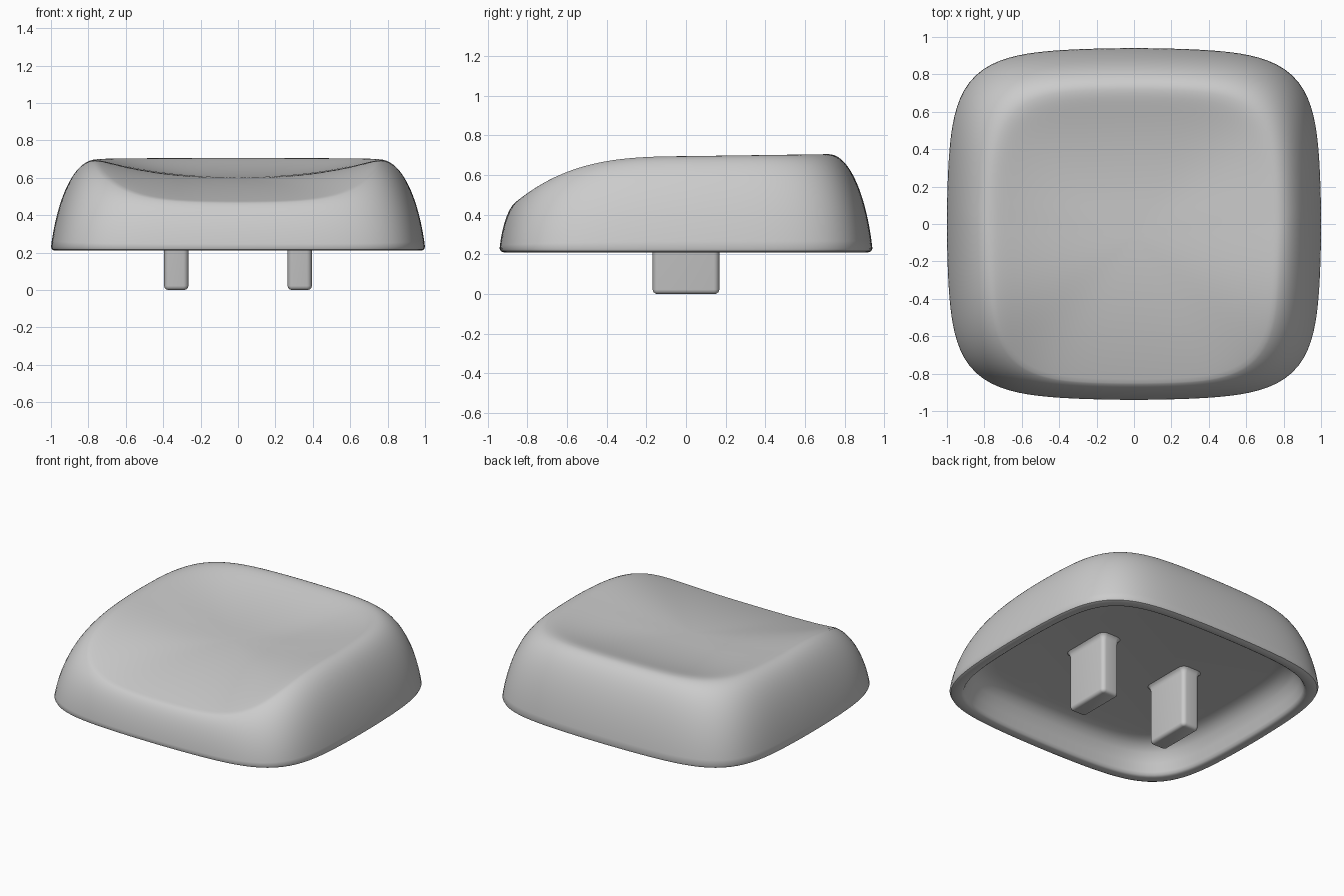
import bpy, bmesh
from math import cos, sin, pi, exp

cube = bpy.data.objects.get("Cube")
if cube:
    bpy.data.objects.remove(cube, do_unlink=True)

grey = bpy.data.materials.new("light_grey_plastic")
grey.use_nodes = True
colour = (0.6, 0.6, 0.6, 1)
grey.diffuse_color = colour
grey.node_tree.nodes["Principled BSDF"].inputs["Base Color"].default_value = colour

SEGMENTS = 160
BASE_Z, CEILING_Z = 0.21, 0.415
RIM_CENTRE_Y = -0.065


def loft(name, rings, tip=None):
    """Skin closed rings in order; cap both ends, or close the last onto a tip."""
    bm = bmesh.new()
    loops = [[bm.verts.new(p) for p in ring] for ring in rings]
    n = len(loops[0])
    for a, b in zip(loops, loops[1:]):
        for i in range(n):
            j = (i + 1) % n
            bm.faces.new((a[i], a[j], b[j], b[i]))
    bm.faces.new(loops[0][::-1])
    if tip:
        centre = bm.verts.new(tip)
        for i in range(n):
            bm.faces.new((loops[-1][i], loops[-1][(i + 1) % n], centre))
    else:
        bm.faces.new(loops[-1])
    bmesh.ops.recalc_face_normals(bm, faces=bm.faces)
    mesh = bpy.data.meshes.new(name)
    bm.to_mesh(mesh)
    bm.free()
    mesh.materials.append(grey)
    obj = bpy.data.objects.new(name, mesh)
    bpy.context.collection.objects.link(obj)
    bpy.ops.object.select_all(action='DESELECT')
    obj.select_set(True)
    bpy.context.view_layer.objects.active = obj
    bpy.ops.object.shade_smooth_by_angle(angle=0.7)
    return obj


def bowed_square(half_x, half_y, power, bow, centre_y=0):
    """Rounded square whose four sides bulge gently outward."""
    points = []
    for i in range(SEGMENTS):
        c, s = cos(2 * pi * i / SEGMENTS), sin(2 * pi * i / SEGMENTS)
        r = (abs(c) ** power + abs(s) ** power) ** (-1 / power)
        x, y = r * c, r * s
        points.append((half_x * x * (1 - bow * y * y),
                       centre_y + half_y * y * (1 - bow * x * x)))
    return points


def rim_height(y):
    return 0.695 + 0.014 * max(y, 0) - 0.225 * max(0, (0.1 - y) / 0.95) ** 3.4


def dish_height(y):
    drop = 0.135 if y < 0.1 else 0.03
    return 0.605 - drop * ((0.1 - y) / 0.95) ** 2


base = bowed_square(1.0, 0.94, 5.8, 0.06)
rim = bowed_square(0.765, 0.785, 5, 0.05, RIM_CENTRE_Y)
rings = []

# Hollow underside, from the ceiling down to the rounded bottom edge
underside = [(0.24, CEILING_Z), (0.19, 0.407), (0.15, 0.385), (0.12, 0.35),
             (0.095, 0.29), (0.08, 0.235), (0.073, 0.218), (0.06, BASE_Z),
             (0.02, BASE_Z), (0.006, 0.216)]
for inset, z in underside:
    rings.append([(x, y, z) for x, y in
                  bowed_square(1 - inset, 0.94 - inset, 5.8, 0.06)])

# Curved outer wall rising to the rim, meeting the sloped front lip at an angle
STEPS = 20
LOW = BASE_Z + 0.02


def wall_inset(a):
    return 0.62 * (1 - cos(a)) + 0.38 * a / (pi / 2)


for k in range(STEPS + 1):
    ring = []
    for (bx, by), (rx, ry) in zip(base, rim):
        top = pi / 2 - 0.25 * max(0, -ry)
        a = top * k / STEPS
        u = wall_inset(a) / wall_inset(top)
        ring.append((bx + (rx - bx) * u, by + (ry - by) * u,
                     LOW + (rim_height(ry) - LOW) * sin(a) / sin(top)))
    rings.append(ring)

# Scooped top surface, with a softly rounded crest along the rim
CREST, TOP_RINGS = 0.05, 36
for k in range(1, TOP_RINGS):
    e = k / TOP_RINGS
    s = 1 - e
    blend = (s + CREST * (1 - exp(-e / CREST))) ** 2.5
    ring = []
    for rx, ry in rim:
        y = RIM_CENTRE_Y + (ry - RIM_CENTRE_Y) * s
        lift = (rim_height(ry) - dish_height(ry)) * blend
        ring.append((rx * s, y, dish_height(y) + lift))
    rings.append(ring)
loft("cap_shell", rings, (0, RIM_CENTRE_Y, dish_height(RIM_CENTRE_Y)))


# Two rounded mounting legs, flared where they meet the ceiling
def leg_ring(centre_x, growth, z, half_x=0.065, half_y=0.168, radius=0.028):
    ring = []
    for q, (sx, sy) in enumerate([(1, 1), (-1, 1), (-1, -1), (1, -1)]):
        for i in range(6):
            a = (q + i / 5) * pi / 2
            ring.append((centre_x + sx * (half_x - radius) + (radius + growth) * cos(a),
                         sy * (half_y - radius) + (radius + growth) * sin(a), z))
    return ring


leg_profile = [(-0.022, 0), (-0.012, 0.003), (-0.004, 0.01), (0, 0.022),
               (0, 0.38), (0.004, 0.396), (0.01, 0.408), (0.022, CEILING_Z + 0.002)]
for name, x in (("left_leg", 0.33), ("right_leg", -0.33)):
    loft(name, [leg_ring(x, g, z) for g, z in leg_profile])
